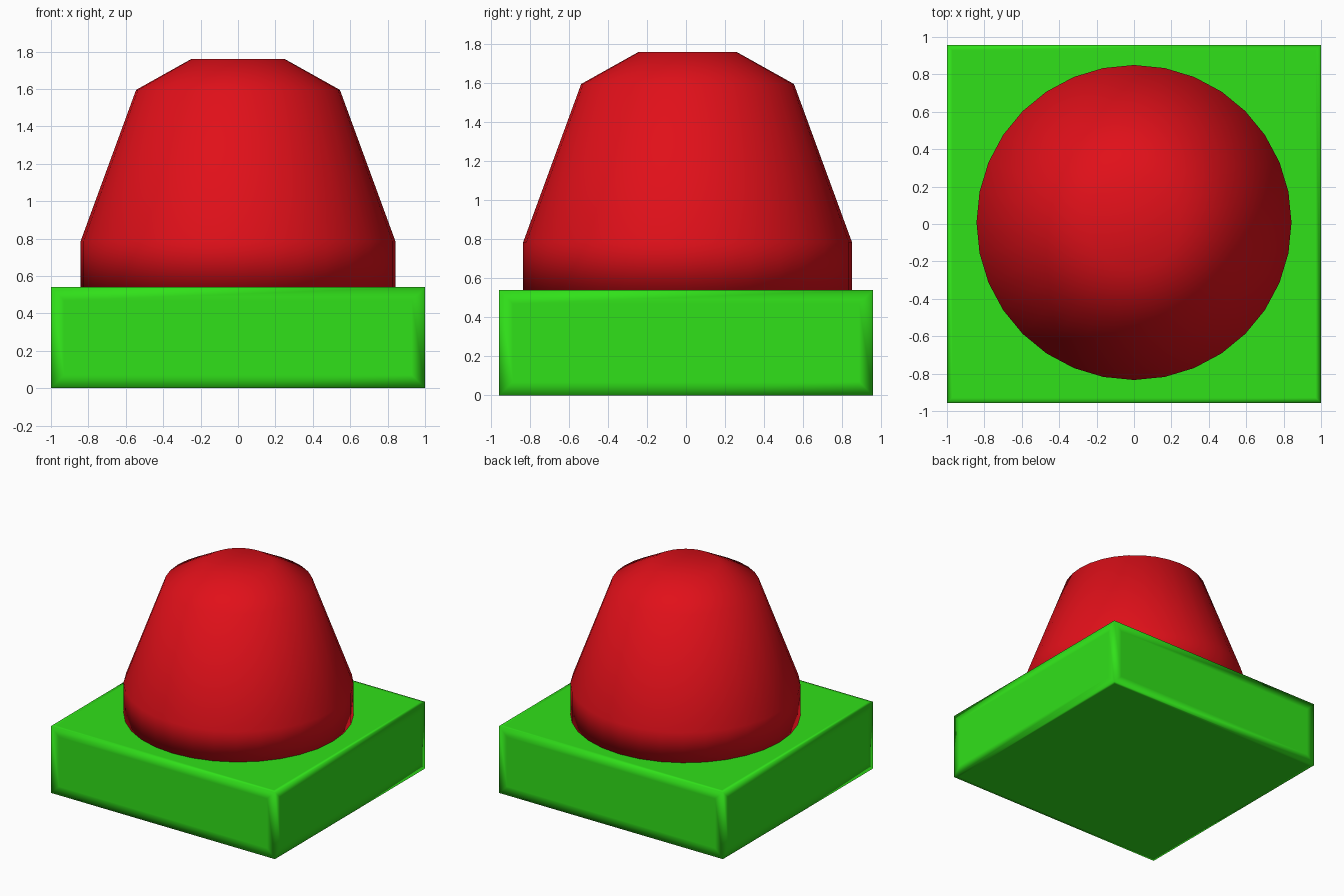
import bpy, bmesh, math

if "Cube" in bpy.data.objects:
    bpy.data.objects.remove(bpy.data.objects["Cube"])


def material(name, rgb):
    m = bpy.data.materials.new(name)
    m.diffuse_color = (*rgb, 1)
    m.use_nodes = True
    m.node_tree.nodes["Principled BSDF"].inputs["Base Color"].default_value = m.diffuse_color
    return m


def finish(bm, name, mat):
    bmesh.ops.recalc_face_normals(bm, faces=bm.faces[:])
    for f in bm.faces:
        f.smooth = True
    mesh = bpy.data.meshes.new(name)
    bm.to_mesh(mesh)
    bm.free()
    obj = bpy.data.objects.new(name, mesh)
    mesh.materials.append(mat)
    bpy.context.collection.objects.link(obj)
    return obj


green = material("green", (0.03, 0.75, 0.01))
red = material("red", (0.75, 0.005, 0.01))

# Base slab: box with inset support loops for the soft edge shading
bm = bmesh.new()
bmesh.ops.create_cube(bm, size=1)
for v in bm.verts:
    v.co = (v.co.x * 2, v.co.y * 1.914, (v.co.z + 0.5) * 0.54)
bm.normal_update()
caps = [f for f in bm.faces if abs(f.normal.z) > 0.5]
sides = [f for f in bm.faces if abs(f.normal.z) < 0.5]
bmesh.ops.inset_individual(bm, faces=caps, thickness=0.04)
bmesh.ops.inset_individual(bm, faces=sides, thickness=0.1)
finish(bm, "base", green)

# Button: smooth 32-sided lathe with a straight collar, taper and flat top
SIDES = 32
profile = [(0.842, 0.54), (0.842, 0.785), (0.545, 1.595), (0.25, 1.76)]
bm = bmesh.new()
rings = []
for r, z in profile:
    rings.append([bm.verts.new((r * math.cos(2 * math.pi * i / SIDES),
                                0.008 + r * math.sin(2 * math.pi * i / SIDES), z))
                  for i in range(SIDES)])
for low, high in zip(rings, rings[1:]):
    for i in range(SIDES):
        j = (i + 1) % SIDES
        bm.faces.new((low[i], low[j], high[j], high[i]))
bm.faces.new(rings[0][::-1])
bm.faces.new(rings[-1])
finish(bm, "button", red)
